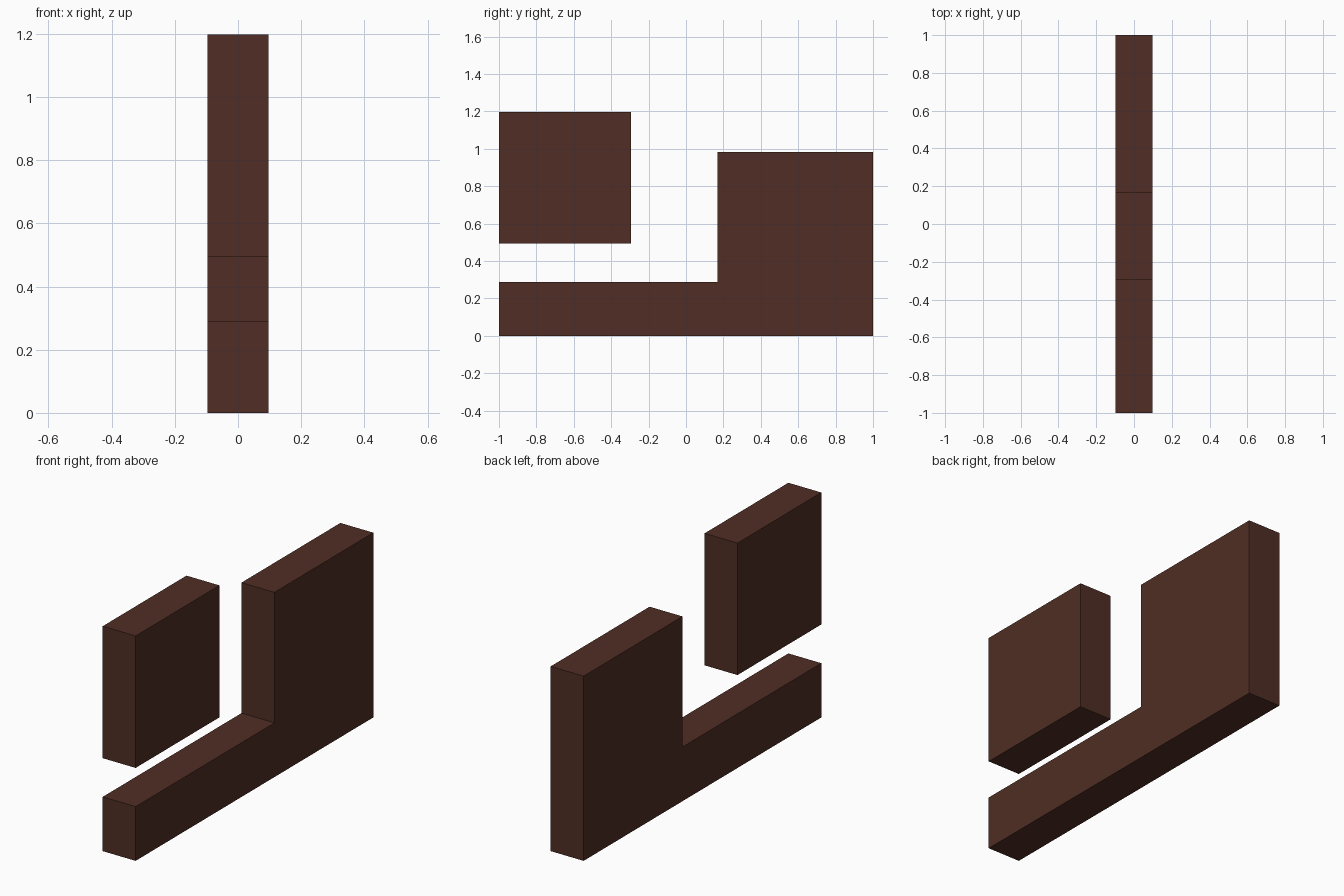
import bpy

if "Cube" in bpy.data.objects:
    bpy.data.objects.remove(bpy.data.objects["Cube"])

HALF_WIDTH = 0.097

brown = bpy.data.materials.new("dark brown")
brown.diffuse_color = (0.08, 0.027, 0.018, 1)
brown.use_nodes = True
brown.node_tree.nodes["Principled BSDF"].inputs["Base Color"].default_value = brown.diffuse_color


def slab(name, profile):
    """Extrude a side profile of (y, z) points across the model's width."""
    n = len(profile)
    verts = [(x, y, z) for x in (-HALF_WIDTH, HALF_WIDTH) for y, z in profile]
    faces = [tuple(reversed(range(n))), tuple(range(n, 2 * n))]
    faces += [(i, (i + 1) % n, (i + 1) % n + n, i + n) for i in range(n)]
    mesh = bpy.data.meshes.new(name)
    mesh.from_pydata(verts, [], faces)
    mesh.materials.append(brown)
    obj = bpy.data.objects.new(name, mesh)
    bpy.context.collection.objects.link(obj)
    return obj


# L-shaped base: low bar in front, tall block at the back
slab("stepped_base", [(-1, 0), (1, 0), (1, 0.984), (0.168, 0.984),
                      (0.168, 0.289), (-1, 0.289)])

# Separate square block floating above the low bar
slab("floating_block", [(-1, 0.495), (-0.295, 0.495),
                        (-0.295, 1.198), (-1, 1.198)])
